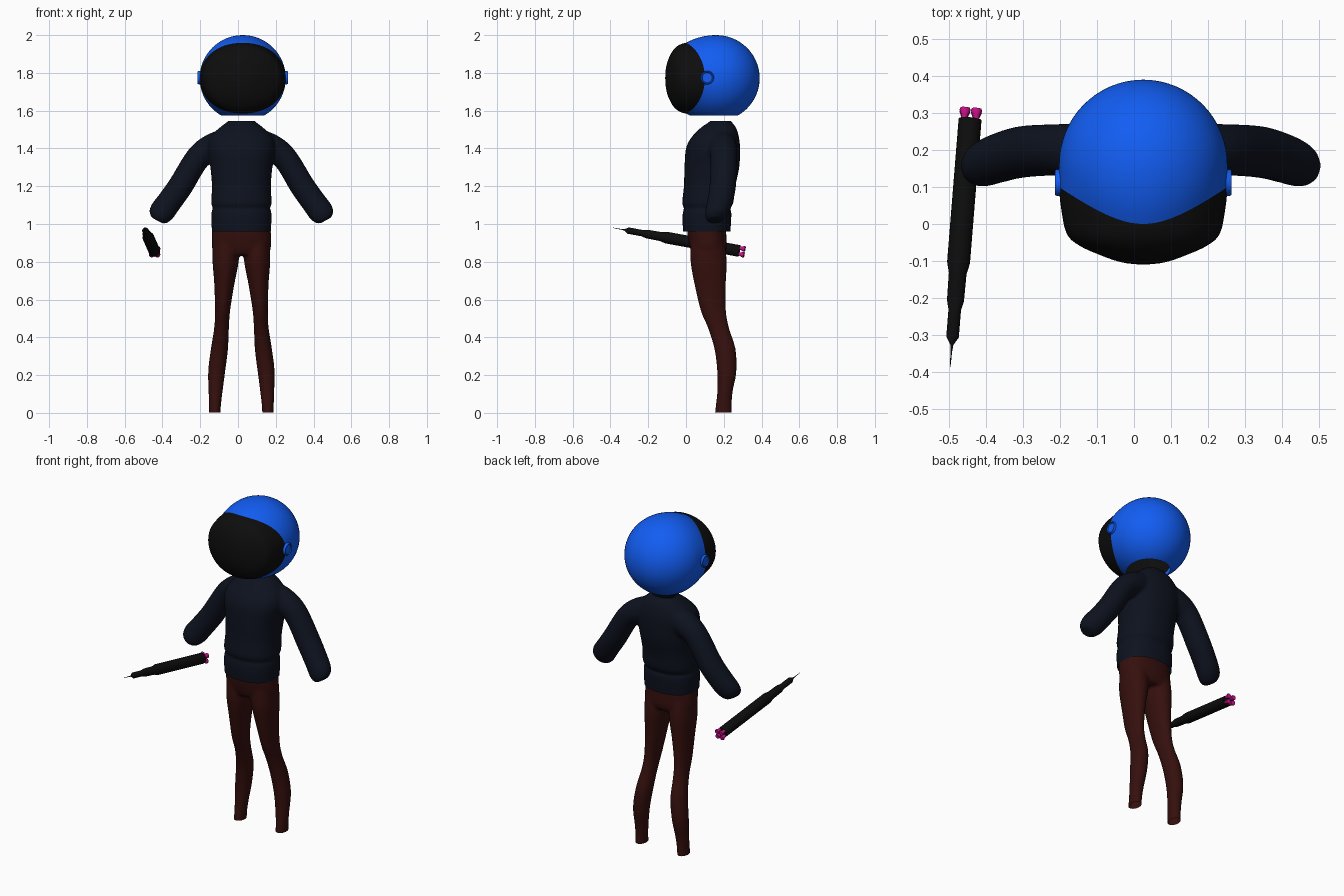
import bpy, bmesh
from math import sin, cos, pi, sqrt
from mathutils import Vector

if "Cube" in bpy.data.objects:
    bpy.data.objects.remove(bpy.data.objects["Cube"])

CX = 0.018          # symmetry plane of the figure


def material(name, rgb):
    m = bpy.data.materials.new(name)
    m.diffuse_color = (*rgb, 1)
    m.use_nodes = True
    m.node_tree.nodes["Principled BSDF"].inputs["Base Color"].default_value = m.diffuse_color
    return m


BLUE = material("blue", (0.006, 0.11, 0.9))
BLACK = material("black", (0.004, 0.004, 0.004))
NAVY = material("navy", (0.004, 0.006, 0.013))
MAROON = material("maroon", (0.035, 0.005, 0.004))
PINK = material("pink", (0.6, 0.005, 0.25))


def finish(name, bm, mat):
    bmesh.ops.recalc_face_normals(bm, faces=bm.faces)
    me = bpy.data.meshes.new(name)
    bm.to_mesh(me)
    bm.free()
    ob = bpy.data.objects.new(name, me)
    bpy.context.collection.objects.link(ob)
    me.materials.append(mat)
    bpy.ops.object.select_all(action='DESELECT')
    ob.select_set(True)
    bpy.context.view_layer.objects.active = ob
    bpy.ops.object.shade_smooth_by_angle(angle=0.8)
    return ob


def skin(bm, rows, cap_start=False, cap_end=False):
    """Bridge closed rings of points into a surface."""
    vs = [[bm.verts.new(p) for p in row] for row in rows]
    n = len(vs[0])
    for a, b in zip(vs, vs[1:]):
        for i in range(n):
            j = (i + 1) % n
            bm.faces.new((a[i], a[j], b[j], b[i]))
    if cap_start:
        bm.faces.new(vs[0][::-1])
    if cap_end:
        bm.faces.new(vs[-1])


def spline(keys, steps=5):
    """Catmull-Rom through tuples."""
    out = []
    for i in range(len(keys) - 1):
        p0, p1 = keys[max(i - 1, 0)], keys[i]
        p2, p3 = keys[i + 1], keys[min(i + 2, len(keys) - 1)]
        for s in range(steps):
            t = s / steps
            out.append([0.5 * (2 * b + (c - a) * t + (2 * a - 5 * b + 4 * c - d) * t * t
                               + (3 * b - a - 3 * c + d) * t ** 3)
                        for a, b, c, d in zip(p0, p1, p2, p3)])
    return out + [list(keys[-1])]


def limb(bm, keys, side=1, power=2.0, n=32):
    """Closed tube; keys = (x offset, y, z, radius across, radius in y)."""
    pts = spline(keys)
    pos = [Vector((CX + side * p[0], p[1], p[2])) for p in pts]
    rows = []
    for i, p in enumerate(pts):
        t = pos[min(i + 1, len(pos) - 1)] - pos[max(i - 1, 0)]
        u = Vector((0, 1, 0)).cross(t).normalized()
        row = []
        for k in range(n):
            c, s = cos(2 * pi * k / n), sin(2 * pi * k / n)
            c = abs(c) ** (2 / power) * (1 if c > 0 else -1)
            s = abs(s) ** (2 / power) * (1 if s > 0 else -1)
            row.append(pos[i] + u * c * p[3] + Vector((0, s * p[4], 0)))
        rows.append(row)
    skin(bm, rows, True, True)


def fused(name, bm, mat, low, high):
    """Fuse overlapping tubes into one smooth cloth shell, open at low and high."""
    ob = finish(name + "_base", bm, mat)
    r = ob.modifiers.new("fuse", 'REMESH')
    r.mode = 'VOXEL'
    r.voxel_size = 0.009
    s = ob.modifiers.new("relax", 'SMOOTH')
    s.iterations = 4
    dg = bpy.context.evaluated_depsgraph_get()
    out = bmesh.new()
    ev = ob.evaluated_get(dg)
    out.from_mesh(ev.to_mesh())
    ev.to_mesh_clear()
    bpy.data.objects.remove(ob)
    for z, d in ((low, -1), (high, 1)):
        bmesh.ops.bisect_plane(out, geom=out.verts[:] + out.edges[:] + out.faces[:],
                               plane_co=(0, 0, z), plane_no=(0, 0, d), clear_outer=True)
    return finish(name, out, mat)


# Sweater: torso with ribbed hem, plus two sleeves
bm = bmesh.new()
limb(bm, [(0, .11, .92, .153, .122), (0, .11, .96, .156, .125), (0, .11, 1.02, .159, .129),
          (0, .112, 1.065, .158, .128), (0, .112, 1.085, .15, .12), (0, .115, 1.11, .16, .135),
          (0, .125, 1.2, .156, .136), (0, .137, 1.3, .164, .145), (0, .143, 1.4, .178, .143),
          (0, .155, 1.46, .165, .125), (0, .172, 1.51, .115, .093), (0, .183, 1.545, .07, .055),
          (0, .185, 1.57, .05, .045)], power=2.3, n=48)
for side in (1, -1):
    limb(bm, [(.07, .19, 1.43, .075, .07), (.15, .195, 1.405, .075, .075),
              (.23, .2, 1.35, .066, .07), (.32, .195, 1.205, .066, .07),
              (.38, .18, 1.12, .066, .068), (.42, .165, 1.065, .067, .063),
              (.436, .155, 1.035, .056, .052), (.445, .15, 1.018, .035, .035)], side)
fused("sweater", bm, NAVY, .96, 1.545)

# Trousers: hips plus two legs
bm = bmesh.new()
limb(bm, [(0, .108, 1.02, .152, .1), (0, .11, .95, .156, .103),
          (0, .118, .87, .155, .096), (0, .12, .835, .13, .08)], power=2.3, n=48)
for side in (1, -1):
    limb(bm, [(.08, .115, .9, .07, .09), (.084, .12, .8, .069, .096), (.091, .128, .68, .053, .083),
              (.1, .145, .54, .04, .067), (.105, .172, .45, .039, .056), (.116, .206, .34, .045, .056),
              (.131, .216, .22, .045, .051), (.137, .206, .11, .037, .041),
              (.14, .199, .03, .031, .043), (.141, .197, -.04, .031, .048)], side)
fused("trousers", bm, MAROON, .003, .985)

# Helmet shell: sphere with a visor opening, cut flat at the neck
HX, HY, HZ, HR, N = .025, .16, 1.772, .228, 64
ANG = [2 * pi * i / N for i in range(N)]


def border(t):
    """Visor edge: radial distance and y for angle t."""
    return Vector((.228 * cos(t), .187 * sin(t))).length, .1 * cos(t) ** 2


rows = []
for j in range(9):
    s = 1 - j / 8
    row = []
    for t in ANG:
        rb, yb = border(t)
        r = HR * sqrt(max(0, 1 - s * s * (1 - (rb / HR) ** 2)))
        row.append((HX + r * cos(t), HY - (HY - yb) * s, HZ + r * sin(t)))
    rows.append(row)
for j in range(1, 17):
    a = j / 16 * pi / 2 * .995
    rows.append([(HX + HR * cos(a) * cos(t), HY + .23 * sin(a), HZ + HR * cos(a) * sin(t))
                 for t in ANG])
bm = bmesh.new()
skin(bm, rows, cap_end=True)
bmesh.ops.bisect_plane(bm, geom=bm.verts[:] + bm.edges[:] + bm.faces[:],
                       plane_co=(0, 0, 1.575), plane_no=(0, 0, -1), clear_outer=True)
finish("helmet", bm, BLUE)

# Visor: bulging shield; keys = (scale, y at sides, y at top and bottom)
bm = bmesh.new()
rows = []
for s, ys, yt in spline([(1, .1, 0), (.975, .045, -.02), (.91, -.025, -.045), (.76, -.058, -.072),
                         (.5, -.085, -.096), (.25, -.104, -.107), (.01, -.11, -.11)], 4):
    row = []
    for t in ANG:
        r = border(t)[0] * s
        row.append((HX + r * cos(t), yt + (ys - yt) * cos(t) ** 2, HZ + r * sin(t)))
    rows.append(row)
skin(bm, rows, cap_end=True)
finish("visor", bm, BLACK)


def lathe(name, start, axis, profile, mat, n=24):
    """Turned part; profile = (distance along axis, radius)."""
    axis = Vector(axis).normalized()
    u = axis.cross(Vector((0, 0, 1))).normalized()
    v = axis.cross(u)
    bm = bmesh.new()
    skin(bm, [[Vector(start) + axis * d + (u * cos(2 * pi * k / n) + v * sin(2 * pi * k / n)) * r
               for k in range(n)] for d, r in profile], True, True)
    return finish(name, bm, mat)


# Visor hinges: discs with a raised rim
for side, label in ((1, "left"), (-1, "right")):
    lathe("hinge_" + label, (HX + side * .21, .112, HZ + .003), (side, 0, 0),
          [(0, .036), (.024, .036), (.029, .033), (.029, .029), (.024, .026)], BLUE, 32)

# Handheld injector: stepped barrel ending in a needle
A, B = Vector((-.443, .283, .857)), Vector((-.497, -.387, .98))
AX = (B - A).normalized()
lathe("injector", A, AX,
      [(0, .031), (.395, .031), (.425, .024), (.5, .023), (.525, .017), (.6, .017),
       (.622, .004), (.64, .002), (.683, .001)], BLACK)

# Four flared nozzles on the rear end
U = AX.cross(Vector((0, 0, 1))).normalized()
V = AX.cross(U)
for i, (a, b) in enumerate(((1, 1), (1, -1), (-1, 1), (-1, -1))):
    lathe("nozzle_%d" % (i + 1), A + (U * a + V * b) * .0155, -AX,
          [(-.005, .009), (.008, .009), (.022, .015), (.028, .013)], PINK, 16)
